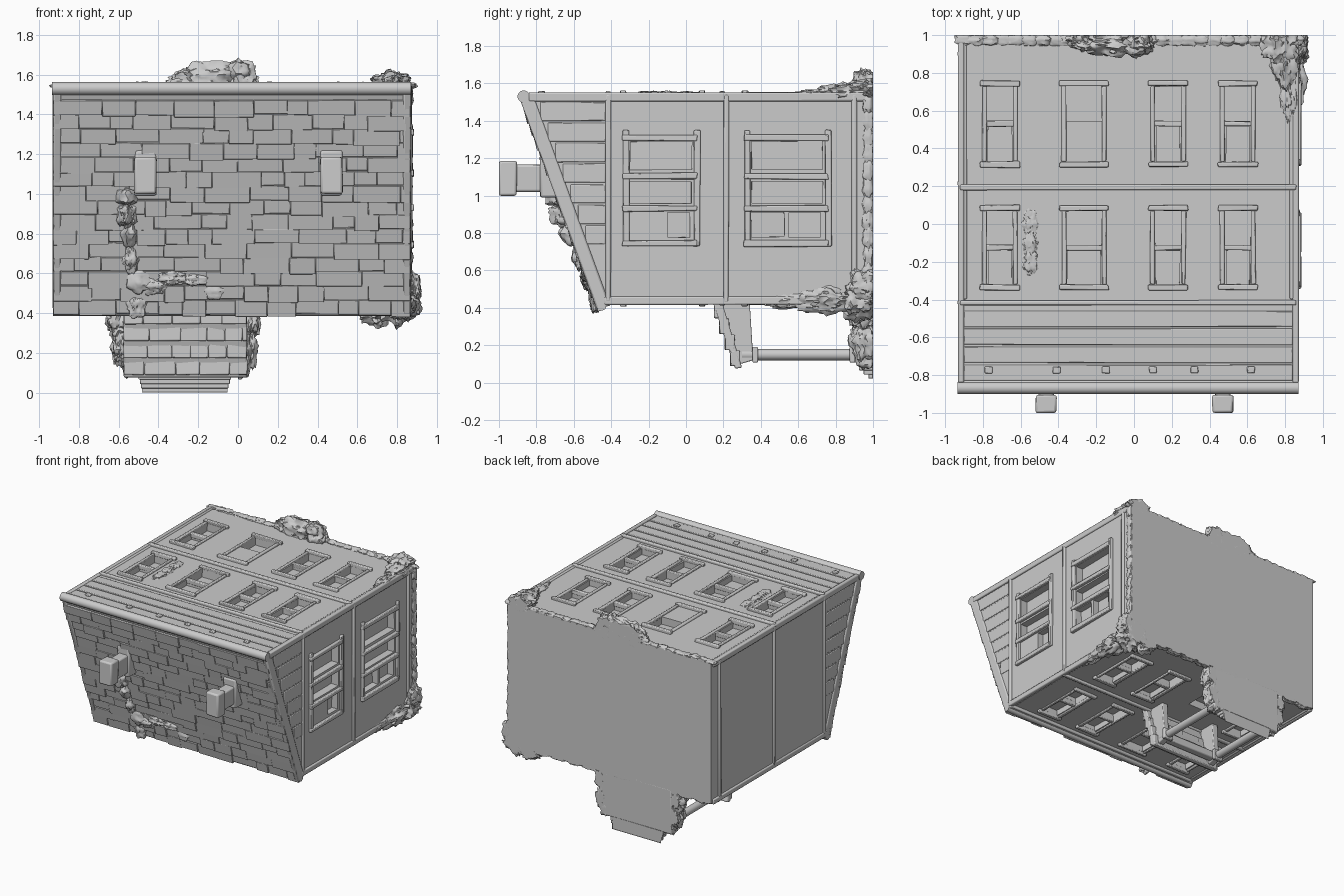
import bpy, bmesh, math, random
from mathutils import Vector

if "Cube" in bpy.data.objects:
    bpy.data.objects.remove(bpy.data.objects["Cube"])

random.seed(4)
XL, XR, ZT, ZB = -0.92, 0.86, 1.54, 0.43

# Surface frames: (u, v, outward) -> world
D, N, A = (0.344, -0.939), (-0.939, -0.344), (-0.875, 1.52)
def world(u, v, w): return (u, v, w)
def top(u, v, w): return (u, v, ZT + w)
def bottom(u, v, w): return (u, v, ZB - w)
def right(u, v, w): return (XR + w, u, v)
def left(u, v, w): return (XL - w, u, v)
def slope(u, t, w): return (u, A[0] + D[0]*t + N[0]*w, A[1] + D[1]*t + N[1]*w)

def finish(name, bm, bevel=0, segs=2):
    bmesh.ops.recalc_face_normals(bm, faces=bm.faces)
    me = bpy.data.meshes.new(name)
    bm.to_mesh(me)
    bm.free()
    ob = bpy.data.objects.new(name, me)
    bpy.context.collection.objects.link(ob)
    if bevel:
        m = ob.modifiers.new("soft_edges", 'BEVEL')
        m.width, m.segments = bevel, segs
    return ob

def add_box(bm, fn, b, jit=0):
    u0, u1, v0, v1, w0, w1 = b
    r = lambda: random.uniform(-jit, jit)
    c = [bm.verts.new(fn(u + r(), v + r(), w + r()*0.5))
         for w in (w0, w1) for u, v in ((u0, v0), (u1, v0), (u1, v1), (u0, v1))]
    for f in ((0, 1, 2, 3), (4, 5, 6, 7), (0, 1, 5, 4), (1, 2, 6, 5), (2, 3, 7, 6), (3, 0, 4, 7)):
        bm.faces.new([c[i] for i in f])

def boxes(name, items, bevel=0.008, jit=0):
    bm = bmesh.new()
    for fn, b in items:
        add_box(bm, fn, b, jit)
    return finish(name, bm, bevel)

def extrude_x(name, prof, x0, x1, bevel=0):
    bm = bmesh.new()
    a = [bm.verts.new((x0, y, z)) for y, z in prof]
    b = [bm.verts.new((x1, y, z)) for y, z in prof]
    bm.faces.new(a)
    bm.faces.new(b)
    for i in range(len(a)):
        j = (i + 1) % len(a)
        bm.faces.new((a[i], a[j], b[j], b[i]))
    return finish(name, bm, bevel)

def rod(name, p, q, r, segs=14):
    p, q = Vector(p), Vector(q)
    bm = bmesh.new()
    bmesh.ops.create_cone(bm, cap_ends=True, segments=segs, radius1=r, radius2=r, depth=(q - p).length)
    rot = (q - p).to_track_quat('Z', 'Y')
    for v in bm.verts:
        v.co = rot @ v.co + (p + q) / 2
    return finish(name, bm)

def bush(name, blobs, spike=0.12):
    bm = bmesh.new()
    for c, s in blobs:
        vs = bmesh.ops.create_icosphere(bm, subdivisions=3 if max(s) < .07 else 4, radius=1)['verts']
        ph = [random.uniform(0, 6) for _ in range(3)]
        for v in vs:
            k = 1 + 0.08*sum(math.sin(7*v.co[i] + ph[i]) for i in range(3))
            k += random.choice((0, 0, 0, spike, -spike*0.5)) + random.uniform(-.05, .05)
            v.co = Vector([c[i] + v.co[i]*s[i]*k for i in range(3)])
            v.co.y = min(v.co.y, 1.0)
            v.co.z = max(v.co.z, 0.0)
    return finish(name, bm)

# House body
body = extrude_x("house_body", [(-.86, ZT), (1, ZT), (1, ZB), (-.45, ZB)], XL, XR)

# Window openings, frames and bars
holes, trim = [], []
cols = [(-.78, -.64), (-.36, -.17), (.11, .25), (.48, .62)]
def window(fn, u0, u1, v0, v1, broken=False):
    mid = (v0 + v1)/2
    holes.append((fn, (u0, u1, mid + .012, v1, -.06, .05)))
    if not broken:
        holes.append((fn, (u0 + .008, u1 - .008, v0, mid - .012, -.045, .05)))
        trim.append((fn, (u0 - .005, u1 + .005, mid - .014, mid + .014, -.03, .006)))
    for v in (v0 - .015, v1 + .015):
        trim.append((fn, (u0 - .035, u1 + .035, v - .015, v + .015, -.01, .022)))
    for u in (u0 - .012, u1 + .012):
        trim.append((fn, (u - .012, u + .012, v0, v1, -.01, .012)))
for fn in (top, bottom):
    for i, (u0, u1) in enumerate(cols):
        window(fn, u0, u1, -.32, .07)
        if fn is top or i != 1:
            window(fn, u0, u1, .33, .73, broken=(fn is top and i == 1))
# Front door under the canopy
holes.append((bottom, (-.37, -.16, .45, .88, -.06, .05)))
# Tall side windows
for y0, y1, low in ((-.30, .03, [(-.1, .02)]), (.35, .73, [(.35, .525), (.55, .72)])):
    for z0, z1 in ((1.14, 1.29), (.96, 1.075)):
        holes.append((right, (y0, y1, z0, z1, -.06, .05)))
    for a, b in low:
        holes.append((right, (a, b, .78, .91, -.05, .05)))
    for z in (.745, .932, 1.105, 1.31):
        trim.append((right, (y0 - .04, y1 + .03, z - .016, z + .016, -.01, .025)))
    for y in (y0 - .02, y1 + .03):
        trim.append((right, (y - .016, y + .016, .73, 1.35, -.01, .018)))
cut = boxes("window_cutters", holes, 0, .003)
cut.hide_render = True
cut.hide_set(True)
m = body.modifiers.new("window_openings", 'BOOLEAN')
m.operation, m.solver, m.object = 'DIFFERENCE', 'EXACT', cut
boxes("window_trim", trim, .006, .004)

# Floor bands and corner boards
bands = []
for fn in (top, bottom):
    bands += [(fn, (XL, XR, .18, .21, -.02, .018)), (fn, (XL, XR, -.43, -.405, -.02, .02))]
    bands += [(fn, (u - .015, u + .015, -.4, .96, -.02, .007)) for u in (XL + .02, XR - .02)]
for fn in (right, left):
    bands += [(fn, (y - .014, y + .014, ZB, ZT, -.02, .014)) for y in (-.415, .215, .9)]
    bands += [(fn, (-.84, .98, ZT - .035, ZT + .012, -.02, .012)),
              (fn, (-.44, .98, ZB - .012, ZB + .03, -.02, .012))]
boxes("floor_bands", bands, .008, .002)

# Gable planks and brackets beside the eave
planks = [(top, (XL + .02, XR - .02, y, y + .085, -.02, .006)) for y in (-.83, -.735, -.64, -.545)]
planks += [(top, (x - .02, x + .02, -.79, -.755, 0, .018)) for x in (-.77, -.41, -.15, .1, .32, .62)]
for i in range(9):
    z = 1.40 - i*.11
    y0 = -.83 + (ZT - z)*.365
    if y0 < -.5:
        planks += [(fn, (y0, -.43, z, z + .1, -.02, .005)) for fn in (right, left)]
boxes("gable_planks", planks, .005, .002)

# Sloped roof deck with uneven shingle courses
boxes("roof_deck", [(slope, (-.93, .87, -.01, 1.2, -.05, 0))], .01)
bm = bmesh.new()
for r in range(15):
    x, t0 = -.93, .05 + r*.0765
    while x < .865:
        w = min(random.uniform(.1, .25), .868 - x)
        n = len(bm.verts)
        h = random.choice((.004, .006, .009, .013))
        t1 = t0 + .074 + random.uniform(-.006, .014)
        add_box(bm, lambda u, t, q, s=t0: slope(u, t, q + (t - s)*.1), (x, x + w - .001, t0, t1, -.012, h), .0015)
        x += w
finish("roof_shingles", bm, .003, 1)
for nm, sgn in (("right", .85), ("left", -.91)):
    boxes(nm + "_verge_board", [(slope, (sgn - .02, sgn + .02, 0, 1.2, -.06, .014))], .01)
rod("eave_roll", (-.935, -.868, 1.53), (.87, -.868, 1.53), .033)
rod("ridge_roll", (-.93, -.45, .41), (.87, -.45, .41), .024)

# Chimneys
for nm, x in (("left", -.465), ("right", .47)):
    boxes(nm + "_chimney", [(world, (x - .04, x + .04, -.93, -.6, 1.02, 1.165)),
                            (world, (x - .055, x + .055, -1.0, -.905, 1.0, 1.185)),
                            (world, (x - .055, x + .055, -.78, -.6, .99, 1.22))], .012, .003)

# Entrance canopy, posts and porch
extrude_x("canopy_roof", [(.14, .44), (.262, .075), (.30, .08), (.19, .44)], -.575, .045, .008)
tiles = []
for r in range(4):
    z, y = .36 - r*.085, .163 + r*.0285
    x = -.575
    while x < .04:
        w = min(random.uniform(.08, .16), .045 - x)
        tiles.append((world, (x, x + w, y - .012, y + .04, z - .015, z + .068)))
        x += w
boxes("canopy_tiles", tiles, .006, .003)
for nm, x in (("left", -.51), ("right", -.02)):
    extrude_x(nm + "_canopy_cheek", [(.18, .44), (.34, .44), (.36, .12), (.29, .1)], x - .025, x + .025, .006)
    rod(nm + "_porch_post", (x, .3, .15), (x, .95, .15), .03)
    boxes(nm + "_post_blocks", [(world, (x - .042, x + .042, y, y + .03, .108, .192)) for y in (.355, .875)], .006)
boxes("canopy_beam", [(world, (-.53, 0, .3, .36, .12, .18))])
boxes("porch_floor", [(world, (-.575, .045, .91, 1.0, .09, ZB + .02))], .01, .003)
boxes("porch_steps", [(world, (-.5 + i*.006, -.035 - i*.006, .925 + i*.025, 1.0, .066 - i*.022, .1)) for i in range(4)], .004)

# Overgrowth at the ground edge
bush("top_hedge", [((-.13, .96, 1.57), (.16, .07, .10)), ((-.25, .97, 1.56), (.1, .05, .06)),
                   ((.02, .96, 1.56), (.08, .07, .10)), ((0, .95, 1.62), (.06, .06, .05))])
bush("corner_creeper", [((.77, .95, 1.56), (.09, .1, .06)), ((.8, .85, 1.55), (.065, .13, .05)),
                        ((.82, .68, 1.54), (.04, .13, .025))])
bush("lower_shrub", [((.8, .92, .45), (.1, .12, .11)), ((.84, .75, .44), (.065, .16, .07)),
                     ((.83, .55, .435), (.04, .14, .035)), ((.7, .95, .41), (.09, .08, .07)),
                     ((.88, .95, .52), (.04, .08, .08))])
bush("porch_shrubs", [((-.6, .95, .36), (.06, .07, .09)), ((-.585, .95, .23), (.05, .07, .09)),
                      ((-.55, .96, .14), (.035, .05, .06)), ((.06, .95, .36), (.05, .07, .09)),
                      ((.05, .95, .22), (.045, .07, .1)), ((.02, .96, .13), (.04, .05, .06))])
tufts = []
for i in range(26):
    x = -.9 + i*.07
    tufts.append(((x, .975, ZT + .003), (.05, .03, random.uniform(.01, .022))))
    if i % 2:
        tufts.append(((x, .98, ZB), (.07, .03, .02)))
for i in range(12):
    tufts.append(((XR, .975, .5 + i*.09), (random.uniform(.012, .022), .03, .06)))
bush("ground_tufts", tufts)

# Ivy growing over the roof slope and wall
def ivy(u, z, su, sz, d=.035):
    p = slope(u, (1.52 - z)/.939, .005)
    return (p, (su, d, sz))
bush("roof_ivy", [ivy(-.56, .99, .05, .05, .06), ivy(-.56, .9, .045, .07, .07), ivy(-.55, .8, .04, .06, .055),
                  ivy(-.54, .68, .04, .07), ivy(-.5, .56, .06, .06), ivy(-.51, .45, .05, .07, .03),
                  ivy(-.43, .54, .07, .04, .03), ivy(-.33, .58, .07, .035, .03),
                  ivy(-.22, .57, .07, .03, .025), ivy(-.12, .51, .05, .04, .02)], .09)
bush("wall_ivy", [((-.55, y, ZT), (.04, .07, .018)) for y in (-.2, -.1, 0)])

# Smooth shading with crisp edges
bpy.ops.object.select_all(action='DESELECT')
for ob in bpy.data.objects:
    if ob is not cut:
        ob.select_set(True)
        bpy.context.view_layer.objects.active = ob
bpy.ops.object.shade_smooth_by_angle(angle=math.radians(40))
